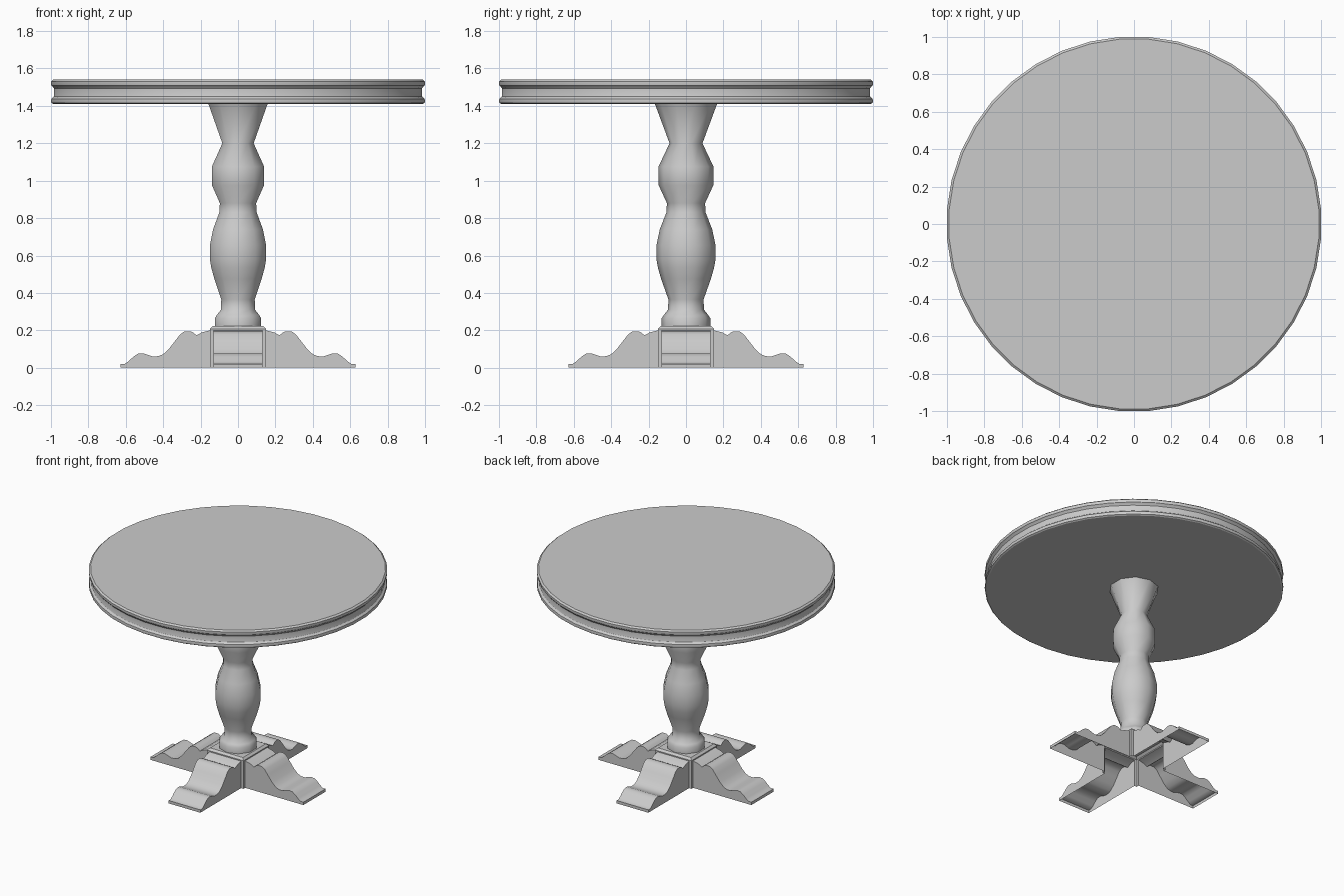
import bpy, bmesh, math
from mathutils import Matrix, Vector

if "Cube" in bpy.data.objects:
    bpy.data.objects.remove(bpy.data.objects["Cube"])


def finish(name, bm, angle):
    bmesh.ops.remove_doubles(bm, verts=bm.verts, dist=1e-5)
    bmesh.ops.recalc_face_normals(bm, faces=bm.faces)
    me = bpy.data.meshes.new(name)
    bm.to_mesh(me)
    bm.free()
    ob = bpy.data.objects.new(name, me)
    bpy.context.collection.objects.link(ob)
    bpy.ops.object.select_all(action='DESELECT')
    ob.select_set(True)
    bpy.context.view_layer.objects.active = ob
    bpy.ops.object.shade_smooth_by_angle(angle=math.radians(angle))
    return ob


def lathe(name, profile, sides, start, angle):
    """Turn a (radius, z) profile around z, with flat caps at both ends."""
    bm = bmesh.new()
    rings = []
    for r, z in profile:
        a = [start + 2 * math.pi * i / sides for i in range(sides)]
        rings.append([bm.verts.new((r * math.cos(t), r * math.sin(t), z)) for t in a])
    for lo, hi in zip(rings, rings[1:]):
        for i in range(sides):
            j = (i + 1) % sides
            bm.faces.new((lo[i], lo[j], hi[j], hi[i]))
    bm.faces.new(rings[0][::-1])
    bm.faces.new(rings[-1])
    return finish(name, bm, angle)


# Round top with a grooved rim
R = 1 / math.cos(math.radians(4.5))
rim = [(.988, 1.41), (.998, 1.416), (1, 1.425), (.998, 1.438), (.985, 1.449),
       (.983, 1.455), (.983, 1.493), (.99, 1.502), (.998, 1.509), (1, 1.518),
       (1, 1.53), (.988, 1.54)]
lathe("table_top", [(r * R, z) for r, z in rim], 40, math.radians(4.5), 30)

# Turned column
column = [(.13, .222), (.13, .265), (.118, .283), (.096, .31), (.094, .365),
          (.133, .475), (.15, .535), (.158, .58), (.158, .655), (.14, .74),
          (.105, .83), (.102, .88), (.146, .975), (.147, 1.075), (.088, 1.20),
          (.166, 1.41)]
lathe("column", column, 10, math.pi / 2, 50)

# Hollow scrolled legs, open underneath and towards the hub
W, H = .13, .15
LEG = [(H, .2), (.195, .188), (.222, .173), (.238, .187), (.255, .195), (.285, .195),
       (.31, .178), (.335, .145), (.37, .10), (.4, .072), (.425, .062), (.455, .06),
       (.48, .068), (.505, .077), (.535, .075), (.56, .058), (.585, .035), (.605, .021),
       (.627, .021), (.627, 0)]


def leg(name, turn):
    bm = bmesh.new()
    sides = [[bm.verts.new((x, s * W, z)) for x, z in LEG] for s in (-1, 1)]
    for i in range(len(LEG) - 1):
        bm.faces.new((sides[0][i], sides[0][i + 1], sides[1][i + 1], sides[1][i]))
    for s, row in zip((-1, 1), sides):
        bm.faces.new([bm.verts.new((H, s * W, 0))] + row)
    bm.transform(Matrix.Rotation(turn, 4, 'Z'))
    finish(name, bm, 35)


for k, name in enumerate(("right_leg", "back_leg", "left_leg", "front_leg")):
    leg(name, k * math.pi / 2)

# Square hub: corner posts, strip above each leg, chamfer and top plate
bm = bmesh.new()
T, ZC, ZT = .135, .208, .222


def quad(pts, rot):
    bm.faces.new([bm.verts.new(rot @ Vector(p)) for p in pts])


for k in range(4):
    rot = Matrix.Rotation(k * math.pi / 2, 3, 'Z')
    for s in (-1, 1):
        quad([(H, s * W, 0), (H, s * H, 0), (H, s * H, .2), (H, s * W, .2)], rot)
        quad([(H, s * W, .2), (H, s * H, .2), (H, s * H, ZC), (H, s * W, ZC)], rot)
    quad([(H, -W, .2), (H, W, .2), (H, W, ZC), (H, -W, ZC)], rot)
    bm.faces.new([bm.verts.new(rot @ Vector(p)) for p in
                  ((H, -H, ZC), (H, -W, ZC), (H, W, ZC), (H, H, ZC), (T, T, ZT), (T, -T, ZT))])
quad([(-T, -T, ZT), (T, -T, ZT), (T, T, ZT), (-T, T, ZT)], Matrix.Identity(3))
finish("base_hub", bm, 30)
